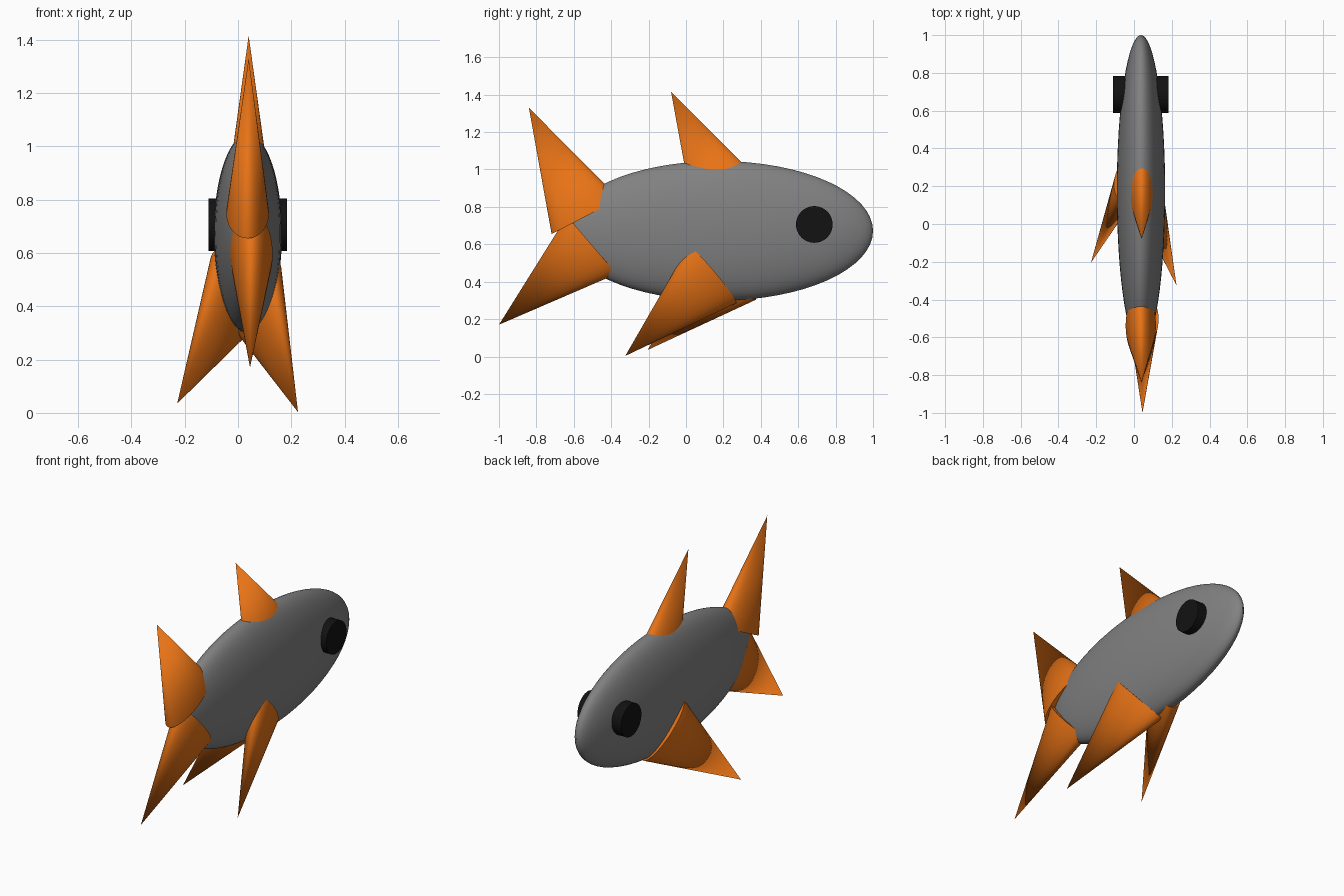
import bpy, bmesh, math
from mathutils import Vector, Matrix

if "Cube" in bpy.data.objects:
    bpy.data.objects.remove(bpy.data.objects["Cube"])

def material(name, rgb):
    m = bpy.data.materials.new(name)
    m.diffuse_color = (*rgb, 1)
    m.use_nodes = True
    m.node_tree.nodes["Principled BSDF"].inputs["Base Color"].default_value = m.diffuse_color
    return m

GREY = material("body_grey", (0.22, 0.22, 0.22))
ORANGE = material("fin_orange", (0.8, 0.17, 0.008))
BLACK = material("eye_black", (0.006, 0.006, 0.006))

def finish(bm, name, mat):
    bmesh.ops.recalc_face_normals(bm, faces=bm.faces)
    me = bpy.data.meshes.new(name)
    bm.to_mesh(me)
    bm.free()
    me.materials.append(mat)
    ob = bpy.data.objects.new(name, me)
    bpy.context.collection.objects.link(ob)
    bpy.ops.object.select_all(action='DESELECT')
    ob.select_set(True)
    bpy.context.view_layer.objects.active = ob
    bpy.ops.object.shade_smooth_by_angle(angle=math.radians(35))
    return ob

# body: stretched ellipsoid
bm = bmesh.new()
bmesh.ops.create_uvsphere(bm, u_segments=64, v_segments=32, radius=1,
    matrix=Matrix.Translation((0.037, 0.173, 0.672)) @ Matrix.Diagonal((0.128, 0.827, 0.373, 1)))
finish(bm, "body", GREY)

# eyes: one thick disc on each side
for side, name in ((1, "eye_right"), (-1, "eye_left")):
    bm = bmesh.new()
    bmesh.ops.create_cone(bm, cap_ends=True, segments=48, radius1=0.098, radius2=0.098, depth=0.147,
        matrix=Matrix.Translation((0.036 + side * 0.0735, 0.686, 0.706)) @ Matrix.Rotation(math.pi / 2, 4, 'Y'))
    finish(bm, name, BLACK)

LENGTH, WIDE, THIN = 0.655, 0.204, 0.08

def fin(name, tip, angle, lean=0.0, roll=0.0):
    """Flattened cone: angle of tip-to-base axis in the y-z plane, sideways shift, roll."""
    tip = Vector(tip)
    k = math.sqrt(LENGTH ** 2 - lean ** 2)
    a = math.radians(angle)
    axis = Vector((lean, k * math.cos(a), k * math.sin(a)))
    p0 = Vector((0, -math.sin(a), math.cos(a)))
    q0 = p0.cross(axis).normalized()
    if q0.x < 0:
        q0 = -q0
    r = math.radians(roll)
    p = p0 * math.cos(r) + q0 * math.sin(r)
    q = q0 * math.cos(r) - p0 * math.sin(r)
    bm = bmesh.new()
    bmesh.ops.create_cone(bm, cap_ends=True, segments=64, radius1=1, radius2=0, depth=1)
    for v in bm.verts:
        x, y, z = v.co
        v.co = tip + axis * (0.5 - z) + q * (THIN * x) + p * (WIDE * y)
    bmesh.ops.remove_doubles(bm, verts=bm.verts, dist=1e-5)
    finish(bm, name, ORANGE)

# fins
fin("dorsal_fin", (0.04, -0.08, 1.415), -62.3)
fin("upper_tail_fin", (0.04, -0.84, 1.33), -62.5, -0.004)
fin("lower_tail_fin", (0.045, -1.0, 0.17), 40.65, 0.005)
fin("right_side_fin", (0.225, -0.325, 0.003), 43, -0.152, 15)
fin("left_side_fin", (-0.228, -0.205, 0.035), 43, 0.21, -15)
